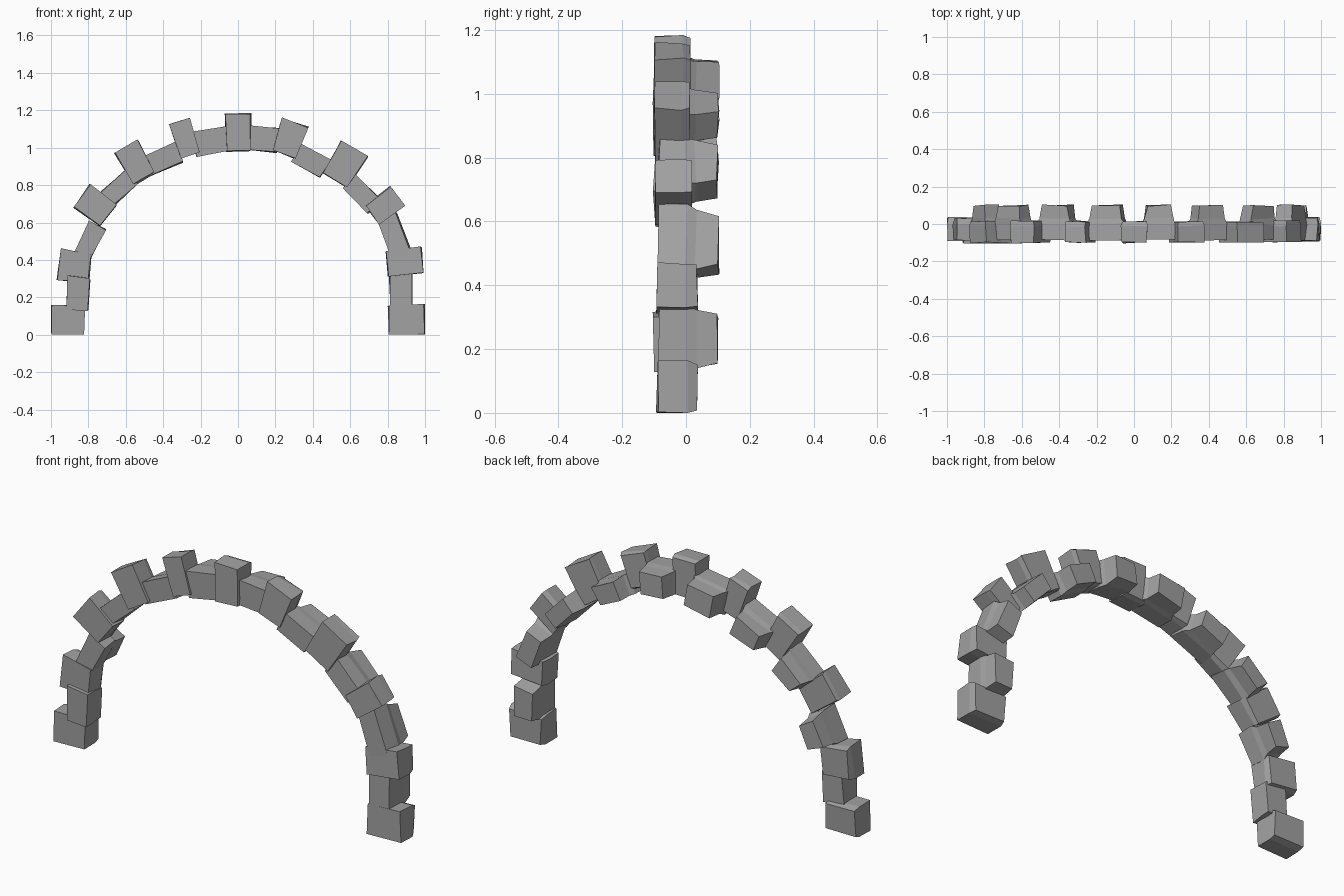
import bpy
import bmesh
import math
import random
from mathutils import Vector

random.seed(4)

cube = bpy.data.objects.get("Cube")
if cube:
    bpy.data.objects.remove(cube, do_unlink=True)

# One plain stone colour
stone_grey = bpy.data.materials.new("stone_grey")
stone_grey.use_nodes = True
colour = (0.36, 0.36, 0.36, 1)
stone_grey.diffuse_color = colour
stone_grey.node_tree.nodes["Principled BSDF"].inputs["Base Color"].default_value = colour


def jitter(amount=0.005):
    return random.uniform(-amount, amount)


def build_stone(name, x, z, radial, along, degrees, sections):
    """Rough block in the arch plane, lofted through (depth, scale) sections."""
    outward = Vector((math.cos(math.radians(degrees)), 0, math.sin(math.radians(degrees))))
    tangent = Vector((-outward.z, 0, outward.x))
    centre = Vector((x, 0, z))
    bm = bmesh.new()
    rings = []
    for depth, scale in sections:
        ring = []
        for u, v in ((-1, -1), (1, -1), (1, 1), (-1, 1)):
            flare = 1.04 if u > 0 else 0.96
            point = centre + outward * (u * radial / 2 * (1 + scale) / 2)
            point += tangent * (v * along / 2 * scale * flare)
            point += Vector((jitter(), depth + jitter(), jitter()))
            point.z = max(point.z, 0)
            point.x = min(max(point.x, -1), 1)
            ring.append(bm.verts.new(point))
        rings.append(ring)
    bm.faces.new(rings[0])
    bm.faces.new(rings[-1][::-1])
    for front, back in zip(rings, rings[1:]):
        for i in range(4):
            j = (i + 1) % 4
            bm.faces.new((front[i], back[i], back[j], front[j]))
    bmesh.ops.recalc_face_normals(bm, faces=bm.faces)
    mesh = bpy.data.meshes.new(name)
    bm.to_mesh(mesh)
    bm.free()
    mesh.materials.append(stone_grey)
    stone = bpy.data.objects.new(name, mesh)
    bpy.context.collection.objects.link(stone)


# Depth profiles: tall stones sit forward, short ones reach the back
LEG = ((-0.09, 0.98), (0, 1), (0.033, 0.88))
TALL = ((-0.1, 0.97), (-0.01, 1), (0.015, 0.92))
SHORT = ((-0.085, 1), (0, 1), (0.03, 0.86), (0.1, 0.74))
SHALLOW = ((-0.1, 1), (-0.04, 1), (0.015, 0.9))

# Tall stones: x, z, radial size, size along the arch, outward angle
leg_stones = (
    (-.91, .08, .18, .155, 180), (-.875, .367, .17, .16, 173),
    (.892, .39, .19, .14, 5), (.9, .08, .19, .16, 0),
)
tall_stones = (
    (-.765, .69, .18, .15, 143), (-.55, .92, .2, .14, 120),
    (-.285, 1.05, .19, .11, 108), (0, 1.08, .2, .135, 90),
    (.275, 1.05, .18, .14, 70), (.57, .91, .2, .165, 59),
    (.785, .69, .17, .13, 37),
)

# Short stones that fill the gaps and lock into the back
short_stones = (
    (-.79, .51, .1, .17, 155), (-.64, .78, .1, .19, 132),
    (-.405, .935, .11, .2, 114), (-.14, 1.035, .13, .2, 100),
    (.13, 1.045, .13, .17, 85), (.39, .93, .11, .18, 62),
    (.66, .755, .1, .2, 45), (.835, .525, .11, .22, 21),
    (.87, .23, .12, .2, 1),
)
build_stone("short_stone_right_foot", -.855, .22, .12, .18, 176, SHALLOW)

for part, stones, sections in (
    ("leg_stone", leg_stones, LEG),
    ("tall_stone", tall_stones, TALL),
    ("short_stone", short_stones, SHORT),
):
    for number, stone in enumerate(stones):
        build_stone(f"{part}_{number}", *stone, sections)
